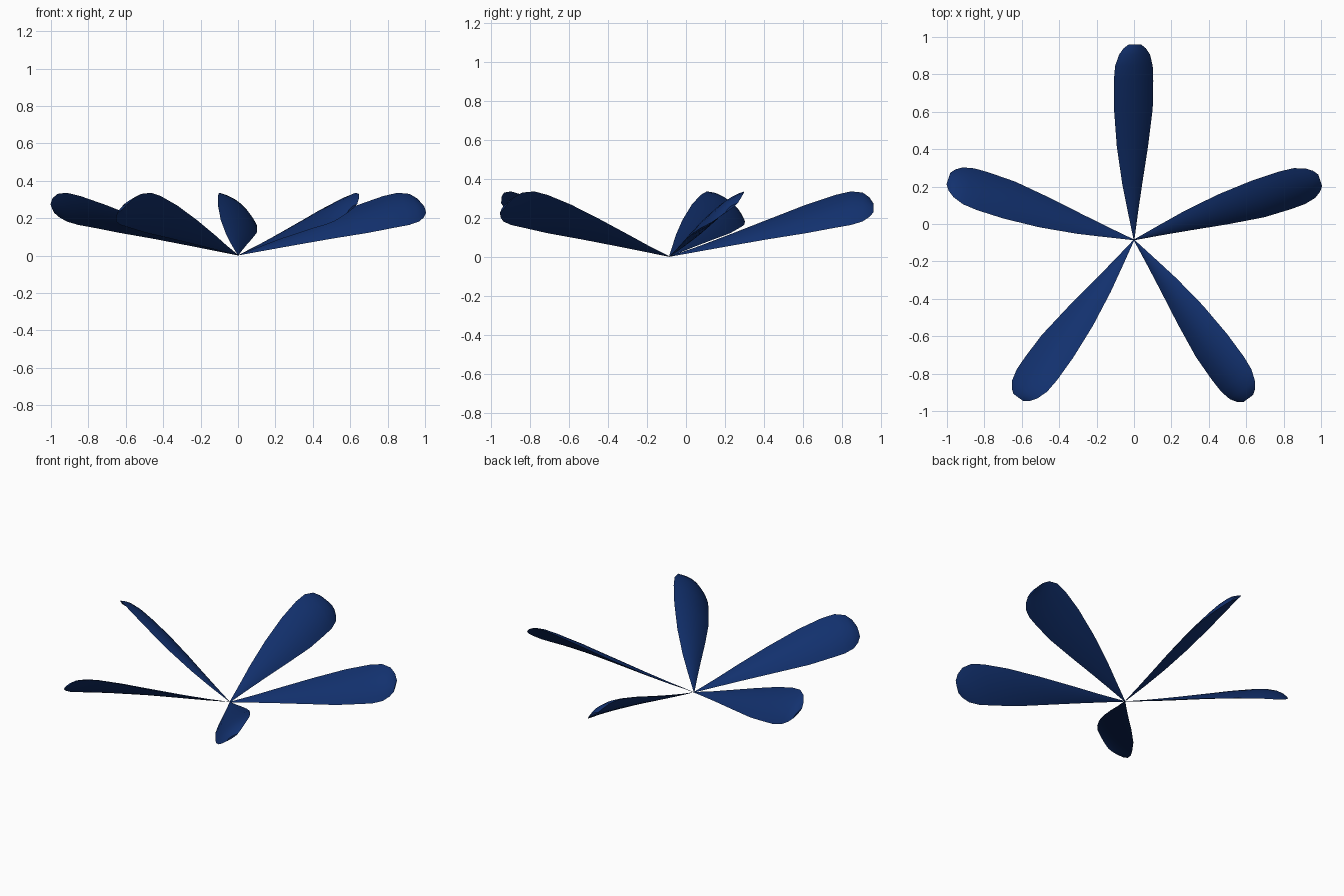
import bpy, bmesh, math
from mathutils import Matrix, Vector

if "Cube" in bpy.data.objects:
    bpy.data.objects.remove(bpy.data.objects["Cube"])

# Petal stations: distance from hub, high edge (x, z), low edge (x, z)
STATIONS = [
    (0.00, -0.002, 0.003, 0.002, 0.001),
    (0.15, -0.033, 0.055, 0.022, 0.028),
    (0.30, -0.063, 0.112, 0.044, 0.055),
    (0.50, -0.092, 0.190, 0.075, 0.090),
    (0.70, -0.107, 0.268, 0.100, 0.122),
    (0.85, -0.108, 0.318, 0.103, 0.150),
    (0.93, -0.101, 0.336, 0.100, 0.164),
    (0.99, -0.080, 0.330, 0.086, 0.182),
    (1.025, -0.055, 0.306, 0.063, 0.205),
    (1.045, -0.028, 0.275, 0.038, 0.228),
]
SEG = 10
HUB = Vector((0, -0.085, 0))

blue = bpy.data.materials.new("navy")
blue.diffuse_color = (0.006, 0.030, 0.155, 1)
blue.use_nodes = True
blue.node_tree.nodes["Principled BSDF"].inputs["Base Color"].default_value = blue.diffuse_color


def section(r, xa, za, xb, zb):
    """Closed lens-shaped cross-section, arched more above than below."""
    a, b = Vector((xa, r, za)), Vector((xb, r, zb))
    d = b - a
    normal = Vector((-d.z, 0, d.x)).normalized()
    pts = []
    for i in range(2 * SEG):
        t = i / SEG if i <= SEG else 2 - i / SEG
        bulge = 4 * t * (1 - t) * d.length * (0.11 if i <= SEG else -0.04)
        pts.append(a + d * t + normal * bulge)
    return pts


def make_petal(name, angle):
    bm = bmesh.new()
    rings = [[bm.verts.new(p) for p in section(*s)] for s in STATIONS]
    n = 2 * SEG
    for lo, hi in zip(rings, rings[1:]):
        for i in range(n):
            j = (i + 1) % n
            bm.faces.new((lo[i], lo[j], hi[j], hi[i]))
    bm.faces.new(rings[0])
    bm.faces.new(rings[-1])
    bmesh.ops.recalc_face_normals(bm, faces=bm.faces)
    bm.transform(Matrix.Translation(HUB) @ Matrix.Rotation(angle, 4, 'Z'))
    mesh = bpy.data.meshes.new(name)
    bm.to_mesh(mesh)
    bm.free()
    mesh.materials.append(blue)
    ob = bpy.data.objects.new(name, mesh)
    bpy.context.collection.objects.link(ob)
    bpy.context.view_layer.objects.active = ob
    ob.select_set(True)
    bpy.ops.object.shade_smooth_by_angle(angle=math.radians(40))
    ob.select_set(False)


# Five tilted petals around the hub
for k in range(5):
    make_petal(f"petal_{k + 1}", k * math.tau / 5)
